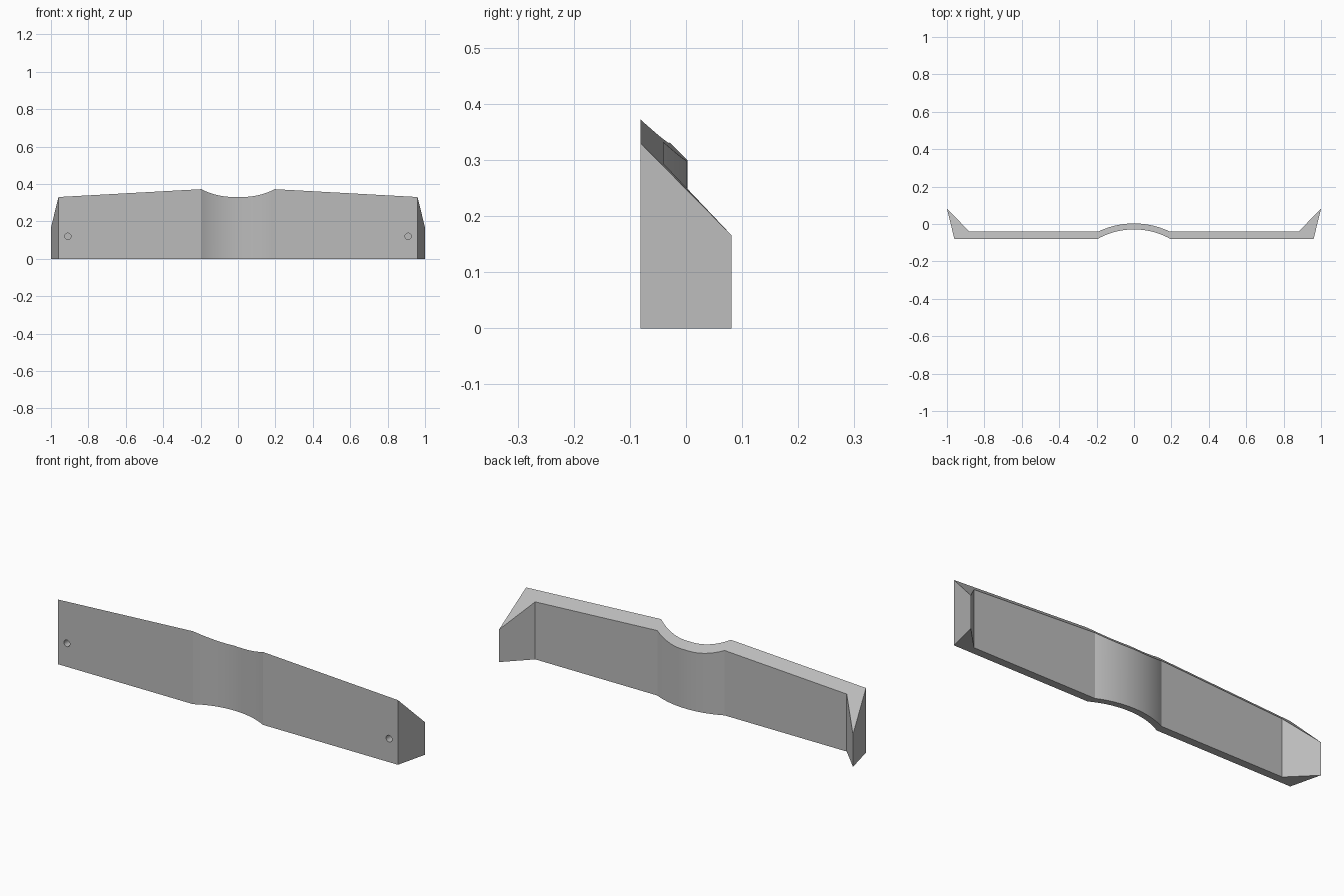
import bpy
import bmesh
import math

if "Cube" in bpy.data.objects:
    bpy.data.objects.remove(bpy.data.objects["Cube"], do_unlink=True)

FRONT, BACK = -0.081, -0.04          # front and back planes of the bar
ARC_STEPS = 16


def top_height(x, y):
    """Top slopes down towards the back and towards each end."""
    return 0.383 - 0.055 * x - (y - FRONT)


def arc(half_width, y_end, rise):
    """Half of a circular bow, from the centre outwards."""
    radius = (half_width ** 2 + rise ** 2) / (2 * rise)
    sweep = math.asin(half_width / radius)
    angles = [sweep * i / ARC_STEPS for i in range(ARC_STEPS + 1)]
    return [(radius * math.sin(a), y_end + rise - radius * (1 - math.cos(a))) for a in angles]


# Plan outline of one half: bowed centre, straight arm, flared end
front = arc(0.197, FRONT, 0.052) + [(0.96, FRONT)]
back = arc(0.19, BACK, 0.043) + [(0.88, BACK)]
tip = (1.0, 0.081)

bm = bmesh.new()


def column(p):
    x, y = p
    return bm.verts.new((x, y, 0)), bm.verts.new((x, y, top_height(x, y)))


def wall(a, b):
    bm.faces.new((a[0], b[0], b[1], a[1]))


f_cols = [column(p) for p in front]
b_cols = [column(p) for p in back]
tip_col = column(tip)
for i in range(len(f_cols) - 1):
    f0, f1, b0, b1 = f_cols[i], f_cols[i + 1], b_cols[i], b_cols[i + 1]
    wall(f0, f1)
    wall(b1, b0)
    bm.faces.new((f0[1], f1[1], b1[1], b0[1]))
    bm.faces.new((f0[0], b0[0], b1[0], f1[0]))

# Flared end wedge
wall(f_cols[-1], tip_col)
wall(tip_col, b_cols[-1])
bm.faces.new((f_cols[-1][1], tip_col[1], b_cols[-1][1]))
bm.faces.new((f_cols[-1][0], b_cols[-1][0], tip_col[0]))

mesh = bpy.data.meshes.new("curved_bar")
bm.to_mesh(mesh)
bm.free()
bar = bpy.data.objects.new("curved_bar", mesh)
bpy.context.collection.objects.link(bar)

grey = bpy.data.materials.new("plain_grey")
grey.use_nodes = True
colour = (0.5, 0.5, 0.5, 1)
grey.diffuse_color = colour
grey.node_tree.nodes["Principled BSDF"].inputs["Base Color"].default_value = colour
mesh.materials.append(grey)

# Blind screw holes near both ends
bpy.ops.mesh.primitive_cylinder_add(vertices=24, radius=0.017, depth=0.08,
                                    location=(0.91, FRONT, 0.12),
                                    rotation=(math.pi / 2, 0, 0))
cutter = bpy.context.object
cutter.name = "hole_cutter"
cutter.hide_render = True
cutter.data.materials.append(grey)
pair = cutter.modifiers.new("both_sides", 'MIRROR')
pair.use_axis = (True, False, False)
pair.mirror_object = bar

mirror = bar.modifiers.new("both_halves", 'MIRROR')
mirror.use_axis = (True, False, False)
holes = bar.modifiers.new("holes", 'BOOLEAN')
holes.operation = 'DIFFERENCE'
holes.solver = 'EXACT'
holes.object = cutter

bpy.ops.object.select_all(action='DESELECT')
bar.select_set(True)
bpy.context.view_layer.objects.active = bar
for name in ("both_halves", "holes"):
    bpy.ops.object.modifier_apply(modifier=name)
bpy.data.objects.remove(cutter, do_unlink=True)
bpy.ops.object.shade_smooth_by_angle(angle=math.radians(18))
